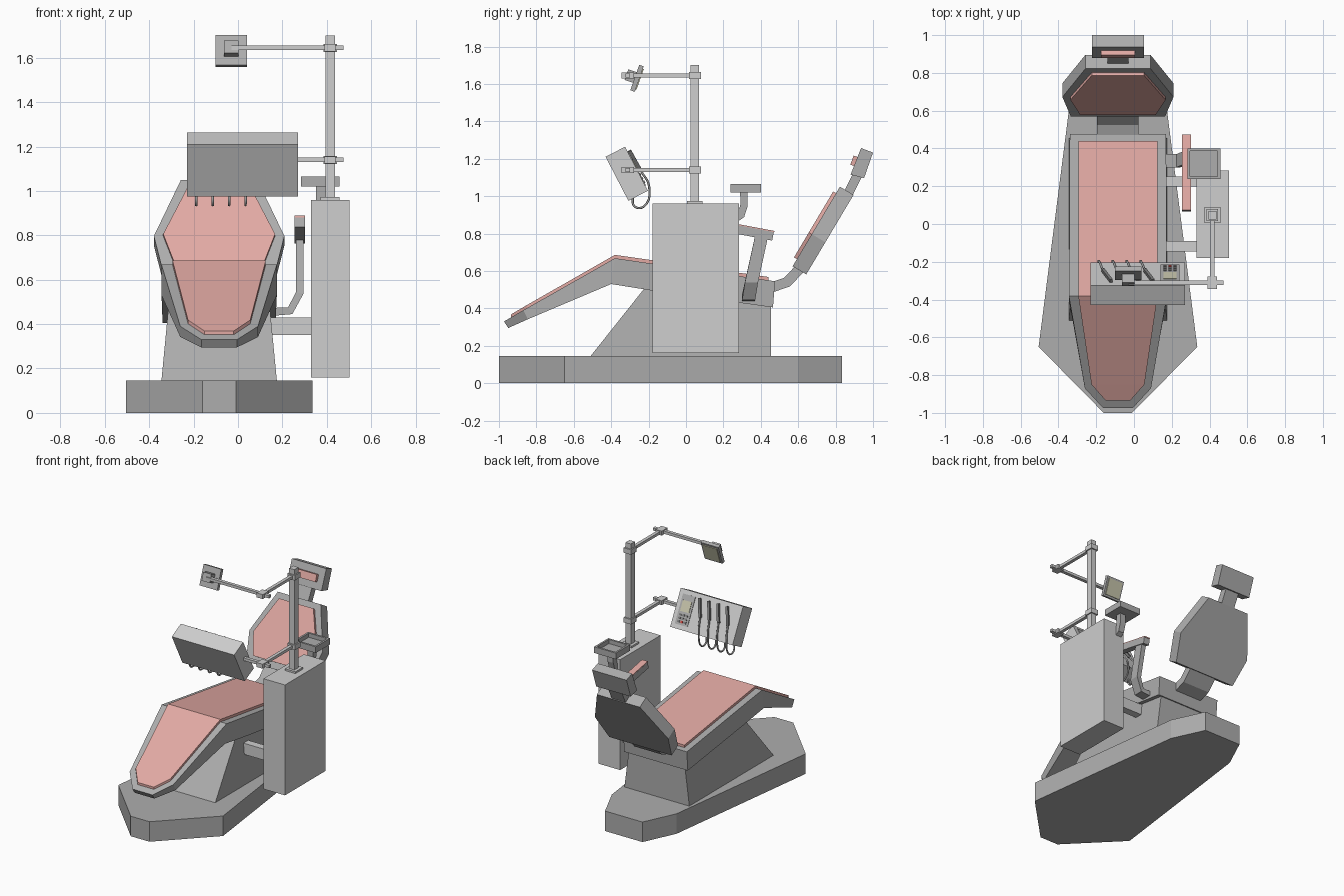
import bpy, bmesh
from mathutils import Vector as V

if "Cube" in bpy.data.objects:
    bpy.data.objects.remove(bpy.data.objects["Cube"])


def material(name, r, g, b):
    m = bpy.data.materials.new(name)
    m.use_nodes = True
    m.diffuse_color = (r, g, b, 1)
    m.node_tree.nodes["Principled BSDF"].inputs["Base Color"].default_value = (r, g, b, 1)
    return m


LIGHT = material("light grey", .62, .62, .62)
MID = material("mid grey", .42, .42, .42)
DARK = material("dark grey", .2, .2, .2)
PINK = material("pink upholstery", .76, .40, .37)
GLOW = material("pale yellow glass", .58, .57, .42)
RED = material("red button", .6, .06, .05)
CX = -.085  # centre line of the chair


def loft(name, sections, mat):
    """Skin a row of matching closed sections and cap both ends."""
    bm = bmesh.new()
    rings = [[bm.verts.new(p) for p in s] for s in sections]
    n = len(rings[0])
    for a, b in zip(rings, rings[1:]):
        for i in range(n):
            j = (i + 1) % n
            bm.faces.new((a[i], a[j], b[j], b[i]))
    bm.faces.new(rings[0])
    bm.faces.new(rings[-1])
    bmesh.ops.recalc_face_normals(bm, faces=bm.faces)
    me = bpy.data.meshes.new(name)
    bm.to_mesh(me)
    bm.free()
    me.materials.append(mat)
    ob = bpy.data.objects.new(name, me)
    bpy.context.collection.objects.link(ob)
    return ob


def slab(name, pts, offset, mat):
    return loft(name, [pts, [V(p) + V(offset) for p in pts]], mat)


def box(name, lo, hi, mat):
    (x, y, z), (X, Y, Z) = lo, hi
    return slab(name, [(x, y, z), (X, y, z), (X, Y, z), (x, Y, z)], (0, 0, Z - z), mat)


def cube(name, c, size, mat):
    h = V(size) / 2
    return box(name, V(c) - h, V(c) + h, mat)


def strip(name, path, width, thick, mat):
    """Rectangular bar along a path; width is a vector across it."""
    path, w = [V(p) for p in path], V(width)
    secs = []
    for i, p in enumerate(path):
        a, b = path[max(i - 1, 0)], path[min(i + 1, len(path) - 1)]
        s = w.normalized().cross((b - a).normalized()) * thick / 2
        secs.append([p - w / 2 - s, p + w / 2 - s, p + w / 2 + s, p - w / 2 + s])
    return loft(name, secs, mat)


def mirrored(half):
    """Close a half outline of (half width, along) pairs about the centre."""
    return half + [(-h, t) for h, t in reversed(half)]


def couch(name, rows, mat):
    """Rows of half width, top y, top z, bottom y, bottom z."""
    return loft(name, [[(CX - h, yt, zt), (CX + h, yt, zt), (CX + h, yb, zb), (CX - h, yb, zb)]
                       for h, yt, zt, yb, zb in rows], mat)


# Floor base and pedestal
foot = mirrored([(.075, -1), (.42, -.65), (.26, .6), (.15, .835)])
slab("floor_base", [(CX + h, y, 0) for h, y in foot], (0, 0, .145), MID)
loft("pedestal", [[(CX + s * h, y, z) for s, y, z in
                   [(-1, y0, z0), (1, y0, z0), (1, .455, z1), (-1, .455, z1)]]
                  for h, y0, z0, z1 in [(.26, -.51, .145, .145), (.225, -.22, .51, .42)]], MID)

# Seat with leg rest, and its cushions
couch("seat_frame", [(.255, .476, .545, .465, .405), (.258, -.18, .639, -.18, .495),
                     (.26, -.38, .668, -.40, .53), (.175, -.87, .39, -.845, .342),
                     (.08, -.973, .33, -.95, .295)], MID)
couch("seat_cushion", [(h, y, z, y, z - .03) for h, y, z in
                       [(.21, .44, .568), (.21, -.38, .686), (.14, -.85, .418), (.065, -.935, .368)]], PINK)

# Backrest, leaning backwards
ORIGIN, UP, FRONT = V((CX, .57, .625)), V((0, .511, .859)), V((0, -.859, .511))


def back_panel(name, half, base, depth, mat):
    pts = [ORIGIN + V((h, 0, 0)) + UP * t + FRONT * base for h, t in mirrored(half)]
    slab(name, pts, FRONT * depth, mat)


back_panel("backrest_frame", [(.25, 0), (.294, .2), (.172, .495)], -.085, .085, MID)
back_panel("backrest_cushion", [(.2, .045), (.252, .2), (.138, .455)], -.005, .023, PINK)
strip("backrest_link", [(CX, .45, .51), (CX, .54, .54), (CX, .63, .635)], (.22, 0, 0), .055, MID)

# Headrest
strip("headrest_neck", [(CX, .865, 1.01), (CX, .925, 1.13)], (.11, 0, 0), .05, MID)
slab("headrest", [(CX - .138, y, z) for y, z in
                  [(.936, 1.257), (1, 1.233), (.952, 1.096), (.88, 1.115)]], (.276, 0, 0), MID)
strip("headrest_cushion", [(CX, .893, 1.163), (CX, .91, 1.212)], (.18, 0, 0), .03, PINK)

# Single armrest on the left side
strip("armrest", [(.278, .07, .86), (.278, .465, .785)], (.048, 0, 0), .046, MID)
strip("armrest_pad", [(.278, .073, .885), (.278, .472, .81)], (.046, 0, 0), .008, PINK)
strip("armrest_bracket", [(.278, .405, .79), (.278, .35, .54), (.235, .335, .46), (.15, .335, .455)],
      (0, .07, 0), .036, MID)

# Service cabinet and the bars holding it
box("cabinet", (.33, -.18, .16), (.503, .283, .96), LIGHT)
for y in (-.118, .225):
    cube("cabinet_bar", (.235, y, .39), (.2, .055, .08), LIGHT)

# Cup tray: floor with a raised rim
strip("cup_tray_post", [(.375, .25, .87), (.375, .295, .9), (.375, .31, .95), (.375, .31, 1.03)],
      (.045, 0, 0), .04, MID)
box("cup_tray_floor", (.283, .237, 1.02), (.457, .4, 1.035), MID)
for s in (-1, 1):
    cube("cup_tray_rim", (.37 + s * .08, .3185, 1.0425), (.014, .163, .045), MID)
    cube("cup_tray_rim", (.37, .3185 + s * .0745, 1.0425), (.174, .014, .045), MID)

# Pole with two folding arms
PX, PY, EY = .415, .047, -.312
cube("pole_foot", (PX, PY, .966), (.085, .085, .014), LIGHT)
box("pole", (PX - .021, PY - .023, .96), (PX + .021, PY + .023, 1.7), LIGHT)
for z, end in ((1.645, -.03), (1.14, .25)):
    cube("pole_collar", (PX, PY, z), (.06, .064, .036), LIGHT)
    cube("arm_rear", (PX, (PY + EY) / 2, z), (.024, PY - EY, .02), LIGHT)
    cube("arm_elbow", (PX, EY, z), (.05, .066, .032), LIGHT)
    box("arm_front", (end, EY - .012, z - .01), (.475, EY + .012, z + .01), LIGHT)

# Lamp head, facing back and down
C, T, N = V((-.03, -.262, 1.63)), V((0, .333, .943)), V((0, .943, -.333))
strip("lamp_head", [C - T * .072, C + T * .072], (.142, 0, 0), .025, MID)
strip("lamp_glass", [C - T * .058 + N * .014, C + T * .058 + N * .014], (.115, 0, 0), .008, GLOW)
strip("lamp_mount", [C - N * .01, C - N * .06], (.065, 0, 0), .06, MID)

# Instrument console, its working face turned to the patient
TOP, DOWN, OUT = V((0, -.326, 1.264)), V((0, .46, -.888)), V((0, .888, .46))


def face_pt(x, v, out=0):
    return TOP + V((x, 0, 0)) + DOWN * v + OUT * out


def plate(name, x0, x1, v0, v1, out, mat):
    pts = [face_pt(x, v) for x, v in ((x0, v0), (x1, v0), (x1, v1), (x0, v1))]
    slab(name, pts, OUT * out, mat)


slab("console", [face_pt(x, v) for x, v in ((-.23, 0), (.27, 0), (.27, .265), (-.23, .265))],
     OUT * -.117, LIGHT)
plate("control_panel", .14, .24, .03, .235, .004, MID)
plate("control_screen", .155, .225, .07, .145, .007, GLOW)
for r in range(3):
    for c in range(3):
        x, v = .156 + c * .026, .16 + r * .023
        plate("control_button", x, x + .017, v, v + .015, .008, RED if (r, c) == (2, 1) else DARK)

# Hand instruments with hanging hoses
for i in range(4):
    x = -.12 + i * .074
    a, b = face_pt(x, .03, .012), face_pt(x - .045, .15, .016)
    strip("instrument_handle", [a, a.lerp(b, .3), b], OUT * .018, .016, DARK)
    cu = bpy.data.curves.new("instrument_hose", "CURVE")
    cu.dimensions = "3D"
    cu.bevel_depth, cu.bevel_resolution, cu.resolution_u = .006, 1, 5
    sp = cu.splines.new("BEZIER")
    path = [b, face_pt(x - .066, .25, .016), (x - .068, -.225, .945),
            (x - .068, -.275, .945), (x - .068, -.285, 1.0)]
    sp.bezier_points.add(len(path) - 1)
    for bp, p in zip(sp.bezier_points, path):
        bp.co = p
        bp.handle_left_type = bp.handle_right_type = "AUTO"
    cu.materials.append(MID)
    hose = bpy.data.objects.new("instrument_hose", cu)
    bpy.context.collection.objects.link(hose)
